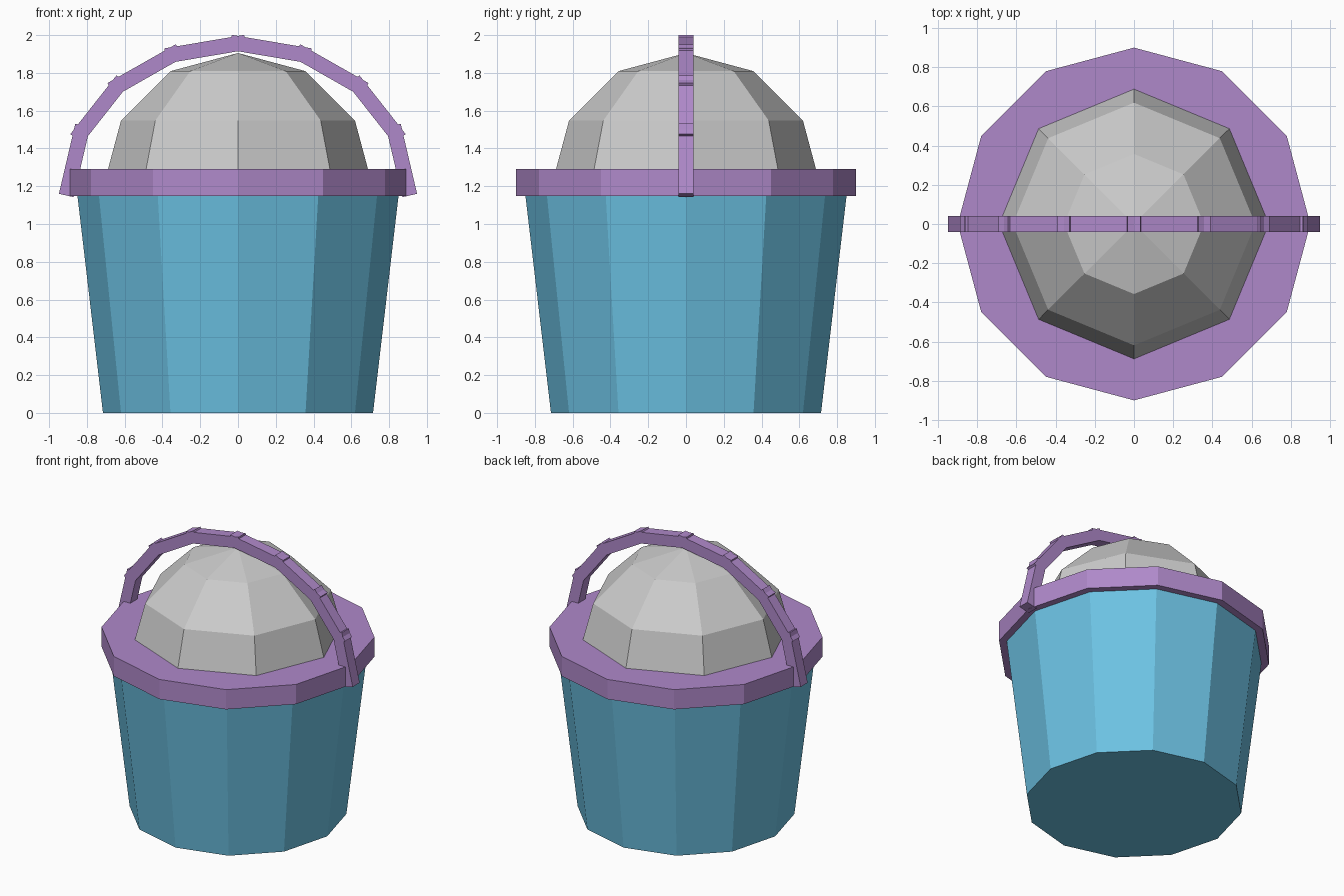
import bpy, bmesh
from math import sin, cos, pi, radians, atan2
from mathutils import Matrix, Vector

if "Cube" in bpy.data.objects:
    bpy.data.objects.remove(bpy.data.objects["Cube"])


def material(name, color):
    m = bpy.data.materials.new(name)
    m.diffuse_color = (*color, 1)
    m.use_nodes = True
    m.node_tree.nodes["Principled BSDF"].inputs["Base Color"].default_value = m.diffuse_color
    return m


BLUE = material("blue", (0.15, 0.54, 0.77))
PURPLE = material("purple", (0.43, 0.25, 0.59))


def finish(bm, name, mat=None):
    bmesh.ops.recalc_face_normals(bm, faces=bm.faces)
    me = bpy.data.meshes.new(name)
    bm.to_mesh(me)
    bm.free()
    if mat:
        me.materials.append(mat)
    ob = bpy.data.objects.new(name, me)
    bpy.context.collection.objects.link(ob)
    return ob


def lathe(name, sides, profile, mat=None):
    """Faceted solid of revolution with a vertex on the +x axis; r = 0 makes a tip."""
    bm = bmesh.new()
    rings = []
    for r, z in profile:
        n = sides if r > 0 else 1
        rings.append([bm.verts.new((r * cos(2 * pi * i / sides), r * sin(2 * pi * i / sides), z))
                      for i in range(n)])
    for a, b in zip(rings, rings[1:]):
        for i in range(sides):
            j = (i + 1) % sides
            if len(b) == 1:
                bm.faces.new((a[i], a[j], b[0]))
            else:
                bm.faces.new((a[i], a[j], b[j], b[i]))
    for ring in (rings[0], rings[-1]):
        if len(ring) > 1:
            bm.faces.new(ring)
    return finish(bm, name, mat)


# Tapered bucket and its rim
lathe("bucket_body", 12, [(0.715, 0), (0.85, 1.15)], BLUE)
lathe("bucket_rim", 12, [(0.9, 1.147), (0.9, 1.29)], PURPLE)

# Domed contents: upper half of a low-poly sphere
R, ZC = 0.715, 1.19
lathe("dome_filling", 8,
      [(R * cos(radians(t)) if t < 90 else 0, ZC + R * sin(radians(t))) for t in (0, 30, 60, 90)])

# Arched handle: eight overlapping straight bars along a half ellipse
bm = bmesh.new()
pts = [Vector((0.9 * cos(pi * i / 8), 0, ZC + 0.765 * sin(pi * i / 8))) for i in range(9)]
for a, b in zip(pts, pts[1:]):
    d = b - a
    xf = (Matrix.Translation((a + b) / 2)
          @ Matrix.Rotation(-atan2(d.z, d.x), 4, 'Y')
          @ Matrix.Diagonal((d.length + 0.08, 0.08, 0.08, 1)))
    bmesh.ops.create_cube(bm, size=1, matrix=xf)
finish(bm, "handle", PURPLE)
